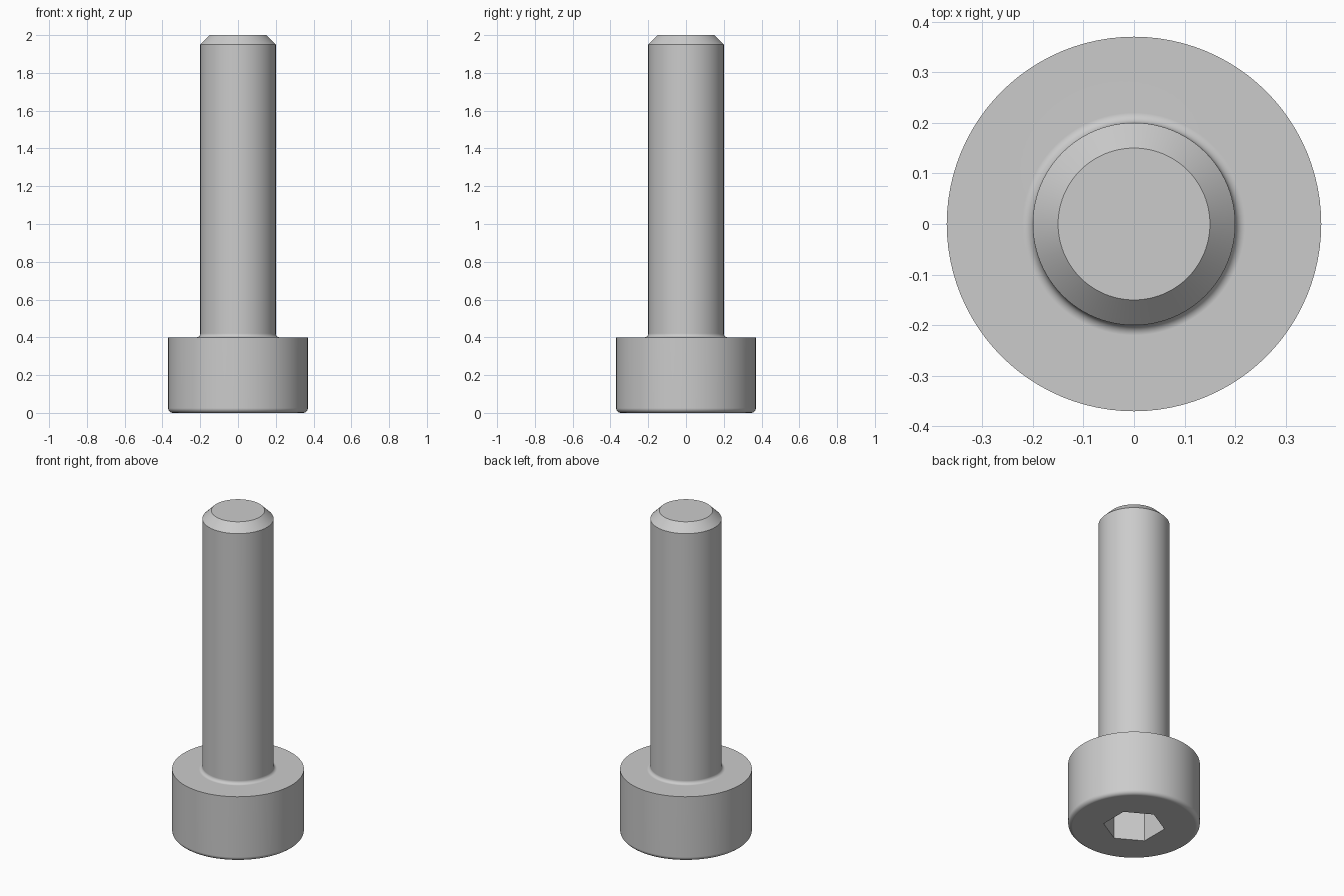
import bpy
import bmesh
import math
from mathutils import Matrix

SEGMENTS = 96
HEAD_R, HEAD_H = 0.37, 0.4
SHAFT_R, TOTAL_H = 0.2, 2.0
CHAMFER = 0.05
SOCKET_FLATS, SOCKET_DEPTH = 0.3, 0.2

if "Cube" in bpy.data.objects:
    bpy.data.objects.remove(bpy.data.objects["Cube"], do_unlink=True)


def arc(cx, cz, r, start, end, steps=6):
    """Points of a rounded corner in the (radius, height) plane."""
    angles = [math.radians(start + (end - start) * i / steps) for i in range(steps + 1)]
    return [(cx + r * math.cos(a), cz + r * math.sin(a)) for a in angles]


def make_object(name, bm):
    mesh = bpy.data.meshes.new(name)
    bmesh.ops.recalc_face_normals(bm, faces=bm.faces)
    bm.to_mesh(mesh)
    bm.free()
    obj = bpy.data.objects.new(name, mesh)
    bpy.context.collection.objects.link(obj)
    return obj


steel = bpy.data.materials.new("steel_grey")
steel.use_nodes = True
colour = (0.6, 0.6, 0.6, 1)
steel.diffuse_color = colour
steel.node_tree.nodes["Principled BSDF"].inputs["Base Color"].default_value = colour

# Screw body: rounded head rim, filleted neck and chamfered tip
rim, neck = 0.025, 0.02
profile = (
    arc(HEAD_R - rim, rim, rim, -90, 0)
    + [(HEAD_R, HEAD_H)]
    + arc(SHAFT_R + neck, HEAD_H + neck, neck, 270, 180)
    + [(SHAFT_R, TOTAL_H - CHAMFER), (SHAFT_R - CHAMFER, TOTAL_H)]
)
bm = bmesh.new()
rings = []
for r, z in profile:
    ring = bmesh.ops.create_circle(bm, segments=SEGMENTS, radius=r,
                                   matrix=Matrix.Translation((0, 0, z)))
    rings.append(ring["verts"])
for low, high in zip(rings, rings[1:]):
    for i in range(SEGMENTS):
        j = (i + 1) % SEGMENTS
        bm.faces.new((low[i], low[j], high[j], high[i]))
bm.faces.new(rings[0])
bm.faces.new(rings[-1])
screw = make_object("cap_screw", bm)
screw.data.materials.append(steel)

# Hexagonal socket cut into the underside, with corners on the y axis
bm = bmesh.new()
corner_r = SOCKET_FLATS / math.sqrt(3)
corners = [math.radians(90 + 60 * i) for i in range(6)]
base = bm.faces.new([bm.verts.new((corner_r * math.cos(a), corner_r * math.sin(a), -0.1))
                     for a in corners])
top = bmesh.ops.extrude_face_region(bm, geom=[base], use_keep_orig=True)["geom"]
bmesh.ops.translate(bm, vec=(0, 0, SOCKET_DEPTH + 0.1),
                    verts=[v for v in top if isinstance(v, bmesh.types.BMVert)])
cutter = make_object("socket_cutter", bm)
cutter.data.materials.append(steel)
cutter.hide_render = True

bpy.ops.object.select_all(action="DESELECT")
screw.select_set(True)
bpy.context.view_layer.objects.active = screw
cut = screw.modifiers.new("hex_socket", "BOOLEAN")
cut.operation = "DIFFERENCE"
cut.solver = "EXACT"
cut.object = cutter
bpy.ops.object.modifier_apply(modifier=cut.name)
bpy.data.objects.remove(cutter, do_unlink=True)

# Smooth round sides with crisp edges and flat ends
bpy.ops.object.shade_smooth_by_angle(angle=math.radians(30))
weighted = screw.modifiers.new("flat_faces", "WEIGHTED_NORMAL")
weighted.keep_sharp = True
